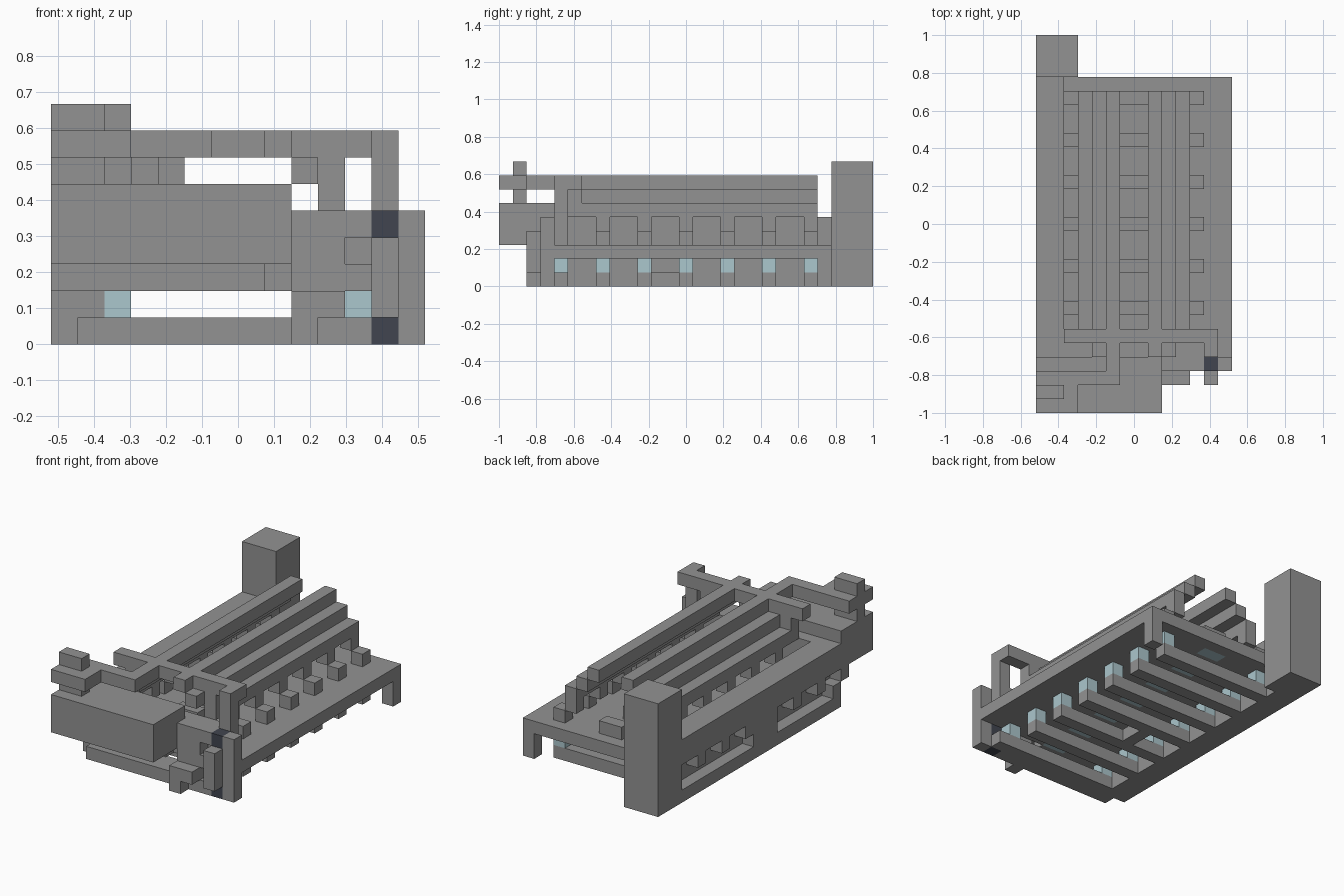
import bpy
import bmesh

if "Cube" in bpy.data.objects:
    bpy.data.objects.remove(bpy.data.objects["Cube"])

U = 2 / 27                    # one block
NX, NY = 14, 27               # footprint in blocks


def material(name, rgb):
    m = bpy.data.materials.new(name)
    m.use_nodes = True
    m.diffuse_color = (*rgb, 1)
    m.node_tree.nodes["Principled BSDF"].inputs["Base Color"].default_value = (*rgb, 1)
    return m


GREY = material("grey", (0.29, 0.29, 0.29))
BLUE = material("pale_blue", (0.41, 0.57, 0.61))
DARK = material("dark_slate", (0.053, 0.06, 0.08))


def part(name, *boxes, mat=GREY):
    """One object from boxes given as x, y and z spans in blocks."""
    bm = bmesh.new()
    for spans in boxes:
        cube = bmesh.ops.create_cube(bm, size=1)
        for v in cube["verts"]:
            for axis, (lo, hi) in enumerate(spans):
                v.co[axis] = hi if v.co[axis] > 0 else lo
    for v in bm.verts:
        v.co = ((v.co.x - NX / 2) * U, (v.co.y - NY / 2) * U, v.co.z * U)
    mesh = bpy.data.meshes.new(name)
    bm.to_mesh(mesh)
    bm.free()
    mesh.materials.append(mat)
    ob = bpy.data.objects.new(name, mesh)
    bpy.context.collection.objects.link(ob)
    return ob


def mirrored(x):
    """A block column and its mirror image across the middle."""
    return ((x, x + 1), (NX - x - 1, NX - x))


ribs = [(y, y + 1) for y in range(4, 23, 3)]

# Main deck, left open around the lamps set in its middle
part("deck", ((1, 6), (3, 24), (2, 3)), ((8, 14), (4, 24), (2, 3)),
     *[((6, 8), (y - 2 if y > 4 else 3, y), (2, 3)) for y, _ in ribs],
     ((6, 8), (23, 24), (2, 3)))
part("deck_lamp", *[((6, 8), y, (2, 3)) for y in ribs], mat=BLUE)
part("deck_lamp_cap", *[((6, 8), y, (3, 4)) for y in ribs[1:]])
part("rear_leg", ((13, 14), (23, 24), (0, 2)))

# Tall block at the back
part("rear_tower", ((0, 3), (24, 27), (0, 9)))

# Side wall with lower rail, post and a row of studs in its recess
part("side_rail", ((0, 2), (4, 24), (0, 1)))
part("side_wall", ((1, 2), (4, 24), (1, 2)), ((0, 1), (4, 5), (1, 2)))
part("side_band", ((0, 2), (3, 24), (3, 5)))
part("side_post", ((0, 1), (12, 15), (1, 3)))
part("side_stud", *[((0, 1), (y[0] - 1, y[0]), (2, 3)) for y in ribs])

# Floor rungs with lamps on both ends
part("floor_rung", *[((2, 12), y, (0, 1)) for y in ribs])
part("floor_bridge", ((5, 6), (11, 13), (0, 1)))
part("rung_lamp", *[(x, y, (1, 2)) for y in ribs for x in mirrored(2)], mat=BLUE)

# Stepped ribs carrying the roof beams
part("roof_rib", *[(x, y, (z, z + 1)) for y in ribs[1:]
                   for step, z in ((2, 3), (3, 4)) for x in mirrored(step)])
part("roof_beam", *[(x, (6, 23), (z, z + 1)) for step, z in ((3, 5), (4, 6), (5, 7))
                    for x in mirrored(step)])
part("beam_end", *[(x, (start, 6), (z, top))
                   for step, start, z, top in ((3, 5, 5, 7), (4, 4, 6, 7))
                   for x in mirrored(step)])

# Front sill, wall and big front block
part("front_sill", ((1, 12), (3, 4), (0, 1)), ((12, 13), (4, 5), (0, 1)))
part("front_wall", ((0, 12), (4, 5), (3, 5)), ((0, 11), (3, 4), (3, 5)),
     ((9, 12), (3, 4), (2, 3)), ((11, 12), (3, 4), (4, 5)))
part("front_block", ((0, 9), (0, 3), (3, 6)), ((0, 9), (3, 4), (4, 6)))
part("front_bracket", ((9, 11), (2, 4), (1, 2)), ((9, 10), (2, 3), (0, 1)))

# Right front corner
part("corner_column", ((13, 14), (3, 4), (0, 5)))
part("corner_core", ((12, 13), (3, 4), (0, 5)), mat=DARK)
part("corner_handle", ((12, 13), (2, 3), (1, 4)))
part("corner_pillar", ((12, 13), (4, 5), (3, 8)))

# Bar winding from the front corner to the crossbar
part("crossbar", ((2, 13), (5, 6), (7, 8)), ((8, 9), (4, 5), (7, 8)))
part("winding_bar", ((0, 3), (0, 3), (7, 8)), ((3, 6), (2, 3), (7, 8)),
     ((5, 6), (3, 5), (7, 8)))
part("bar_knob", ((0, 2), (1, 2), (6, 7)), ((0, 2), (1, 2), (8, 9)))
